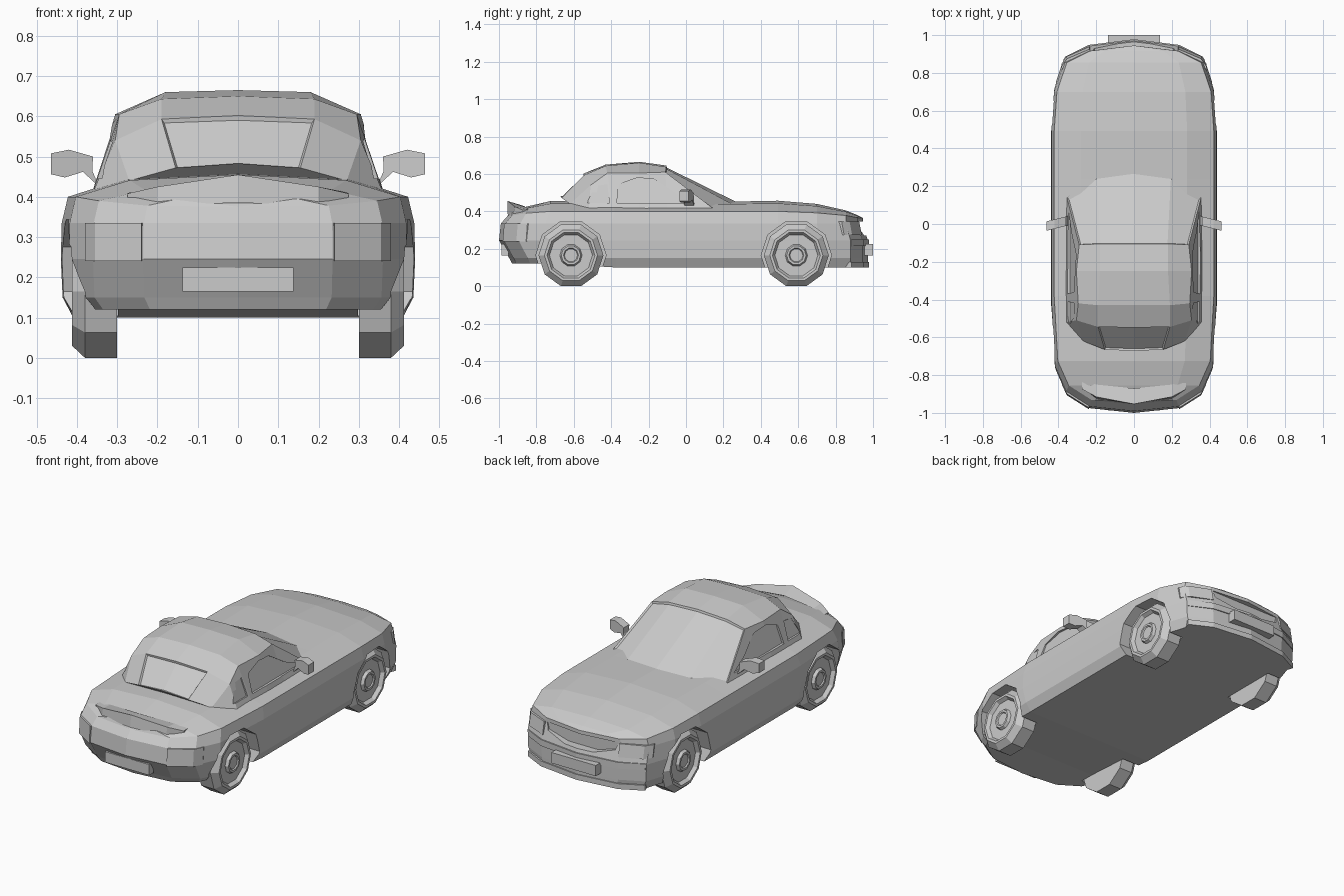
import bpy, bmesh, math

if "Cube" in bpy.data.objects:
    bpy.data.objects.remove(bpy.data.objects["Cube"])


def finish(name, bm):
    bmesh.ops.remove_doubles(bm, verts=bm.verts, dist=0.0005)
    bmesh.ops.recalc_face_normals(bm, faces=bm.faces)
    me = bpy.data.meshes.new(name)
    bm.to_mesh(me)
    bm.free()
    ob = bpy.data.objects.new(name, me)
    bpy.context.collection.objects.link(ob)
    return ob


def loft(rows, caps=True):
    """Skin a list of closed point loops."""
    bm = bmesh.new()
    vs = [[bm.verts.new(p) for p in r] for r in rows]
    n = len(rows[0])
    for a, b in zip(vs, vs[1:]):
        for j in range(n):
            k = (j + 1) % n
            bm.faces.new((a[j], a[k], b[k], b[j]))
    if caps:
        bm.faces.new(vs[0])
        bm.faces.new(vs[-1])
    return bm


def both(half):
    """Half section ending at x=0 -> full section."""
    return half + [(-x, y, z) for x, y, z in reversed(half[:-1])]


def cut(ob, cutters):
    for c in cutters:
        m = ob.modifiers.new("cut", 'BOOLEAN')
        m.operation = 'DIFFERENCE'
        m.solver = 'EXACT'
        m.object = c
    bpy.context.view_layer.update()
    dg = bpy.context.evaluated_depsgraph_get()
    me = bpy.data.meshes.new_from_object(ob.evaluated_get(dg))
    ob.modifiers.clear()
    ob.data = me
    for c in cutters:
        bpy.data.objects.remove(c)


def prism_y(name, poly, y0, y1):
    return finish(name, loft([[(x, y, z) for x, z in poly] for y in (y0, y1)]))


def band(name, pts, z0, z1, t, lean=0.0):
    """Upright strip following plan points, t thick toward the car centre."""
    rows = [[(x, y, z0), (x, y * (1 + lean), z1),
             (x * 0.97, y * (1 + lean) - math.copysign(t, y), z1),
             (x * 0.97, y - math.copysign(t, y), z0)] for x, y in pts]
    return finish(name, loft(rows))


# Body shell: plan outline (half width, y, shoulder z, centre z)
outline = [(0, -1, .375, .375), (.235, -.975, .378, .40), (.36, -.895, .39, .425),
           (.42, -.76, .40, .455), (.44, -.4, .40, .46), (.44, .0, .40, .45),
           (.44, .25, .40, .452), (.44, .52, .40, .457), (.425, .74, .392, .44),
           (.37, .905, .378, .405), (.24, .97, .366, .38), (0, 1, .365, .365)]
# Waterlines: z, width scale, rear scale, front scale
levels = [(.10, .93, .93, .972), (.15, .99, .945, .972), (.245, 1, 1, .972),
          (.335, .995, .99, .945)]
rows = []
for x, y, zs, zc in outline:
    half = []
    for z, w, r, f in levels:
        if z == .10 and y < -.7:
            z = .12
        half.append((x * w, y * (r if y < 0 else f), z))
    ys = y * (.955 if y < 0 else .945)
    half += [(x * .96, ys, zs), (x * .64, ys, zs + .75 * (zc - zs)), (0, ys, zc)]
    rows.append(both(half))
body = finish("body_shell", loft(rows, caps=False))

# Wheel arches and grille recess
WHEELS = [(s, y) for s in (-1, 1) for y in (-.615, .59)]
cutters = []
for s, y in WHEELS:
    loops = [[(s * x, y + .188 * math.sin(math.tau * (i + .5) / 10),
               .165 + .188 * math.cos(math.tau * (i + .5) / 10))
              for i in range(10)] for x in (.298, .6)]
    cutters.append(finish("arch_cutter", loft(loops)))
cutters.append(prism_y("grille_cutter", [(-.22, .345), (.22, .345), (.21, .305),
                                         (.09, .27), (-.09, .27), (-.21, .305)], .915, 1.1))
cut(body, cutters)

# Cabin: sections from windscreen base to rear window base
sections = [
    [(.365, .13, .39), (.355, .14, .42), (.20, .262, .44), (0, .29, .45)],
    [(.365, -.10, .40), (.29, -.11, .61), (.18, -.105, .637), (0, -.105, .645)],
    [(.365, -.25, .40), (.305, -.25, .605), (.18, -.25, .66), (0, -.25, .665)],
    [(.365, -.39, .40), (.295, -.42, .605), (.19, -.43, .643), (0, -.43, .65)],
    [(.365, -.52, .40), (.305, -.51, .54), (.19, -.545, .593), (0, -.548, .602)],
    [(.33, -.57, .40), (.27, -.62, .44), (.155, -.665, .472), (0, -.672, .483)]]
bm = loft([both(s) for s in sections])
bm.normal_update()
bmesh.ops.recalc_face_normals(bm, faces=bm.faces)
# sink the windscreen and rear window into their frames
front, rear = [], []
for f in bm.faces:
    c = f.calc_center_median()
    if len(f.verts) == 4 and c.z > .5 and f.normal.z > .2:
        if c.y > 0:
            front.append(f)
        elif c.y < -.56 and abs(c.x) < .12:
            rear.append(f)
for fs in (front, rear):
    if fs:
        bmesh.ops.inset_region(bm, faces=fs, thickness=.008, depth=-.009)
cabin = finish("cabin", bm)

# Side window recesses, sheared to follow the leaning cabin side
door_glass = [(-.37, .445), (-.36, .545), (-.26, .58), (-.17, .572), (-.05, .495), (.07, .445)]
quarter_glass = [(-.53, .445), (-.485, .535), (-.42, .545), (-.41, .445)]
cutters = []
for s in (-1, 1):
    for poly in (door_glass, quarter_glass):
        loops = [[(s * (.352 - (z - .44) * .30 + d), y, z) for y, z in poly]
                 for d in (-.012, .15)]
        cutters.append(finish("window_cutter", loft(loops)))
cut(cabin, cutters)

# Wheels: ten-sided, flat side down
profile = [(.30, .001), (.30, .1735), (.38, .1735), (.412, .142), (.412, .128),
           (.392, .115), (.392, .06), (.408, .052), (.408, .04), (.402, .035), (.402, .001)]
for s, y in WHEELS:
    loops = [[(s * x, y + r * math.sin(math.tau * (i + .5) / 10),
               .165 + r * math.cos(math.tau * (i + .5) / 10))
              for i in range(10)] for x, r in profile]
    finish("wheel", loft(loops))

# Door mirrors
for s in (-1, 1):
    poly = [(.345, .425), (.362, .465), (.36, .50), (.42, .517), (.464, .508),
            (.464, .456), (.43, .448), (.385, .462)]
    loops = [[(s * x, y - (x - .36) * .25, z) for x, z in poly] for y in (-.01, .04)]
    finish("door_mirror", loft(loops))

# Boot spoiler lip
finish("boot_spoiler", loft([
    [(x, a, za), (x, b, zb), (x, c, zc)] for x, a, za, b, zb, c, zc in (
        (-.275, -.865, .39, -.875, .408, -.82, .41),
        (-.20, -.925, .38, -.915, .425, -.85, .42),
        (0, -.955, .385, -.953, .455, -.87, .43),
        (.20, -.925, .38, -.915, .425, -.85, .42),
        (.275, -.865, .39, -.875, .408, -.82, .41))]))

# Tail lights and headlights
for s in (-1, 1):
    band("tail_light", [(s * .24, -.98), (s * .355, -.907), (s * .38, -.855)], .24, .335, .03, -.008)
    band("headlight", [(s * .235, .940), (s * .355, .888), (s * .385, .845)], .275, .345, .03, -.015)

# Front bumper ledges
nose = [(-.365, .885), (-.24, .948), (0, .978), (.24, .948), (.365, .885)]
band("front_bumper_ledge", nose, .215, .25, .03)
band("front_bumper_lip", nose, .10, .13, .03)

# Number plates (blank)
plate = [(-.138, .165), (.138, .165), (.138, .225), (-.138, .225)]
prism_y("front_plate", plate, .95, 1.0)
prism_y("rear_plate", plate, -.987, -.95)
